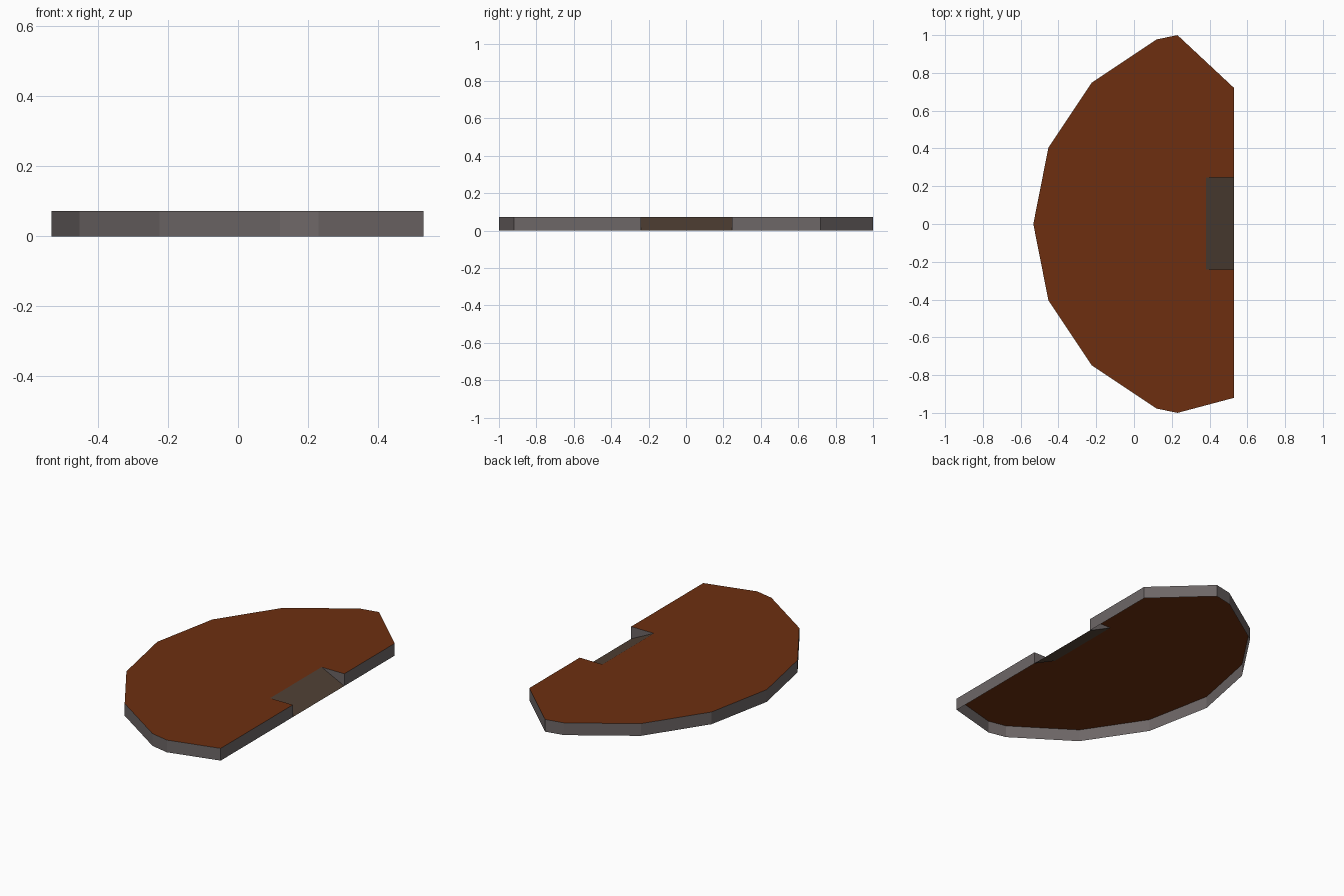
import bpy

if "Cube" in bpy.data.objects:
    bpy.data.objects.remove(bpy.data.objects["Cube"])

H = 0.073                      # slab height
EDGE_X, NOTCH_X = 0.53, 0.38   # straight edge and inner end of the ramp notch
N0, N1 = -0.24, 0.245          # notch width


def material(name, rgb):
    m = bpy.data.materials.new(name)
    m.diffuse_color = (*rgb, 1.0)
    m.use_nodes = True
    m.node_tree.nodes["Principled BSDF"].inputs["Base Color"].default_value = m.diffuse_color
    return m


def part(name, verts, faces, mat):
    me = bpy.data.meshes.new(name)
    me.from_pydata(verts, [], faces)
    me.materials.append(mat)
    me.update()
    ob = bpy.data.objects.new(name, me)
    bpy.context.collection.objects.link(ob)
    return ob


rust = material("rust_brown", (0.155, 0.028, 0.005))
grey = material("warm_grey", (0.155, 0.135, 0.135))
dull = material("dull_brown", (0.082, 0.053, 0.036))

# Outline, counter-clockwise: notch first, then the rounded side mirrored in y
notch = [(EDGE_X, N0), (NOTCH_X, N0), (NOTCH_X, N1), (EDGE_X, N1)]
arc = [(0.23, 1.0), (0.12, 0.977), (-0.225, 0.747), (-0.453, 0.405)]
outline = (notch + [(EDGE_X, 0.72)] + arc + [(-0.533, 0.0)]
           + [(x, -y) for x, y in reversed(arc)] + [(EDGE_X, -0.92)])
n = len(outline)
top = [(x, y, H) for x, y in outline]
bottom = [(x, y, 0.0) for x, y in outline]

# Top panel
part("top_panel", top, [list(range(n))], rust)

# Rim walls (underside is open); the notch sides are triangular cheeks
walls = [(n + i, n + (i + 1) % n, (i + 1) % n, i) for i in range(3, n)]
cheeks = [(n, 1, 0), (2, n + 3, 3)]
rim = part("rim", top + bottom, walls + cheeks, grey)

# Ramp sloping from the top panel down to the straight edge
part("ramp", [bottom[0], bottom[3], top[2], top[1]], [(0, 1, 2, 3)], dull)
